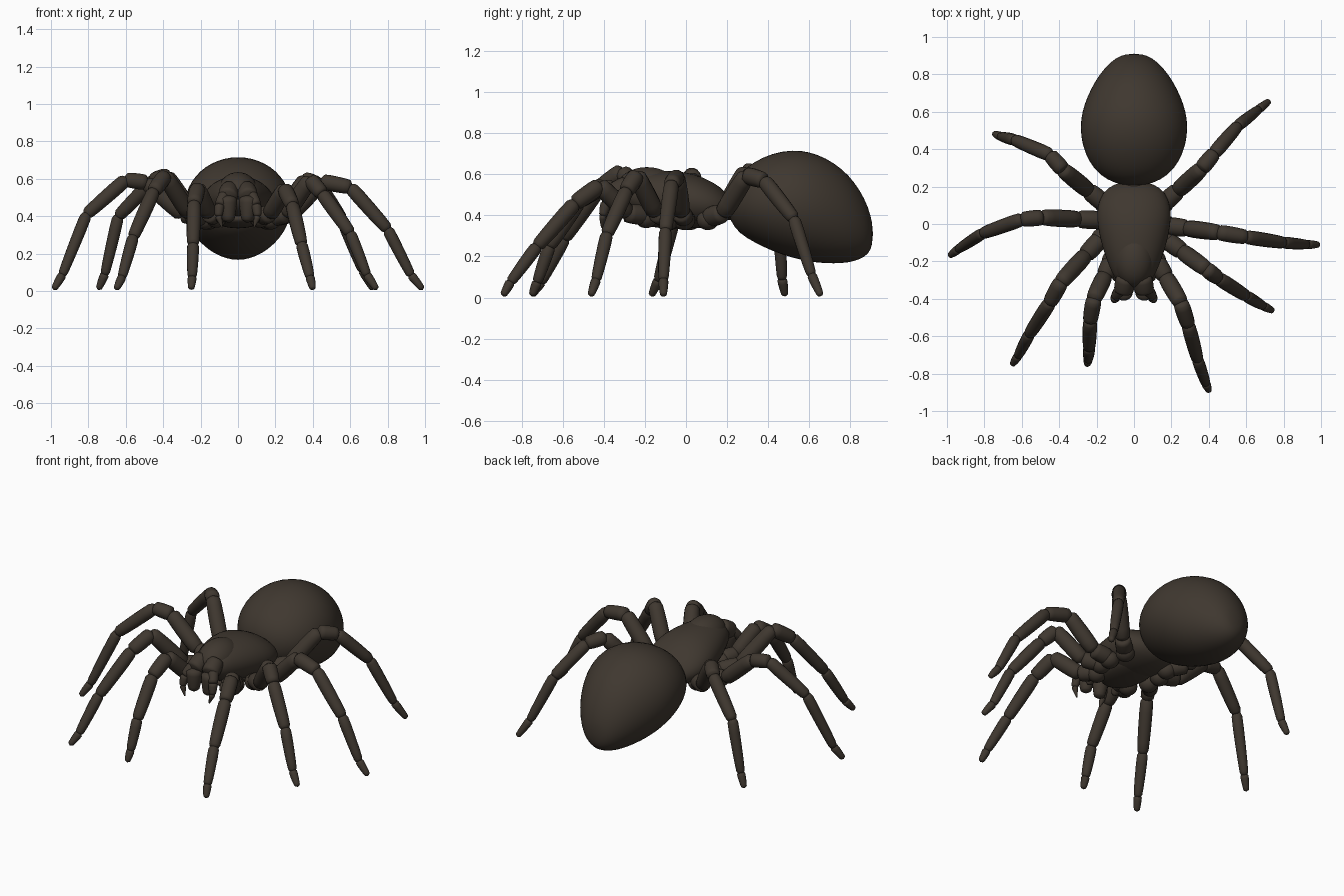
import bpy, bmesh, math
from mathutils import Vector

cube = bpy.data.objects.get("Cube")
if cube:
    bpy.data.objects.remove(cube)

brown = bpy.data.materials.new("dark brown")
brown.use_nodes = True
COLOUR = (0.050, 0.039, 0.029, 1)
brown.diffuse_color = COLOUR
brown.node_tree.nodes["Principled BSDF"].inputs["Base Color"].default_value = COLOUR


def finish(bm, name, levels=0):
    bmesh.ops.recalc_face_normals(bm, faces=bm.faces)
    for face in bm.faces:
        face.smooth = True
    mesh = bpy.data.meshes.new(name)
    bm.to_mesh(mesh)
    bm.free()
    mesh.materials.append(brown)
    obj = bpy.data.objects.new(name, mesh)
    bpy.context.collection.objects.link(obj)
    if levels:
        mod = obj.modifiers.new("smooth", 'SUBSURF')
        mod.levels = mod.render_levels = levels
    return obj


def skin(bm, rings, start, end):
    """Bridge rings of vertices and close both ends with a fan."""
    n = len(rings[0])
    for a, b in zip(rings, rings[1:]):
        for i in range(n):
            j = (i + 1) % n
            bm.faces.new((a[i], a[j], b[j], b[i]))
    for ring, tip in ((rings[0], start), (rings[-1], end)):
        v = bm.verts.new(tip)
        for i in range(n):
            bm.faces.new((ring[i], ring[(i + 1) % n], v))


def body(name, sections, start, end, sides=24):
    """Loft elliptical sections (y, top, bottom, half width) along y."""
    bm = bmesh.new()
    rings = []
    for y, top, bottom, half in sections:
        ring = []
        for i in range(sides):
            a = 2 * math.pi * i / sides
            z = (top + bottom) / 2 + (top - bottom) / 2 * math.sin(a)
            ring.append(bm.verts.new((half * math.cos(a), y, z)))
        rings.append(ring)
    skin(bm, rings, (0, *start), (0, *end))
    return finish(bm, name, 1)


def add_segment(bm, p, q, r0, r1, sides=14):
    """A slightly swollen limb segment with rounded ends."""
    p, q = Vector(p), Vector(q)
    axis = q - p
    u = axis.to_track_quat('Z', 'Y')
    rings = []
    for t, s in ((0, 0.7), (0.06, 0.93), (0.25, 1), (0.55, 1.02), (0.8, 1), (0.95, 0.95), (1, 0.75)):
        r = (r0 + (r1 - r0) * t) * s
        rings.append([bm.verts.new(p + axis * t + u @ Vector((
            r * math.cos(2 * math.pi * i / sides), r * math.sin(2 * math.pi * i / sides), 0)))
            for i in range(sides)])
    direction = axis.normalized()
    skin(bm, rings, p - direction * r0 * 0.4, q + direction * r1 * 0.4)


def limb(name, points, radii):
    bm = bmesh.new()
    for i in range(len(points) - 1):
        add_segment(bm, points[i], points[i + 1], radii[i], radii[i + 1])
    return finish(bm, name)


def ball(name, centre, scale):
    bm = bmesh.new()
    bmesh.ops.create_uvsphere(bm, u_segments=24, v_segments=16, radius=1)
    bmesh.ops.scale(bm, vec=scale, verts=bm.verts)
    bmesh.ops.translate(bm, vec=centre, verts=bm.verts)
    return finish(bm, name)


# Egg-shaped abdomen, sagging and narrowing to the rear
body("abdomen", [
    (0.215, 0.54, 0.37, 0.10), (0.26, 0.61, 0.31, 0.185), (0.33, 0.662, 0.268, 0.242),
    (0.42, 0.706, 0.223, 0.28), (0.52, 0.722, 0.19, 0.291), (0.60, 0.713, 0.172, 0.28),
    (0.68, 0.683, 0.163, 0.253), (0.76, 0.63, 0.164, 0.212), (0.82, 0.565, 0.174, 0.17),
    (0.87, 0.485, 0.195, 0.122), (0.903, 0.395, 0.23, 0.07)], (0.203, 0.455), (0.912, 0.31))

# Front body, raised head and belly plate
body("carapace", [
    (-0.325, 0.54, 0.47, 0.06), (-0.30, 0.585, 0.43, 0.10), (-0.23, 0.61, 0.39, 0.132),
    (-0.13, 0.62, 0.36, 0.17), (0, 0.615, 0.335, 0.20), (0.09, 0.585, 0.335, 0.20),
    (0.17, 0.54, 0.35, 0.17), (0.215, 0.485, 0.38, 0.11)], (-0.335, 0.51), (0.235, 0.43))
ball("head", (0, -0.19, 0.53), (0.108, 0.15, 0.105))
ball("sternum", (0, -0.05, 0.385), (0.13, 0.2, 0.05))
limb("waist", [(0, 0.18, 0.43), (0, 0.27, 0.45)], [0.06, 0.06])

# Jaws, fangs and feelers
for side, s in (("left", 1), ("right", -1)):
    limb(side + "_jaw", [(s * 0.045, -0.28, 0.55), (s * 0.055, -0.36, 0.5), (s * 0.05, -0.37, 0.375)],
         [0.05, 0.054, 0.032])
    limb(side + "_fang", [(s * 0.07, -0.345, 0.52), (s * 0.098, -0.39, 0.46),
                          (s * 0.105, -0.405, 0.40), (s * 0.085, -0.41, 0.34)],
         [0.032, 0.028, 0.02, 0.004])
    limb(side + "_feeler", [(s * 0.07, -0.2, 0.40), (s * 0.095, -0.26, 0.405), (s * 0.095, -0.295, 0.375)],
         [0.035, 0.03, 0.02])

# Eight walking legs: root, knee, shin, ankle, foot, tip
LEGS = {
    "left_front_leg": [(.12, -.2, .40), (.25, -.42, .545), (.29, -.54, .46),
                       (.34, -.725, .25), (.385, -.855, .075), (.40, -.89, .012)],
    "left_second_leg": [(.18, -.09, .39), (.385, -.24, .595), (.45, -.29, .52),
                        (.60, -.385, .31), (.69, -.438, .085), (.74, -.463, .012)],
    "left_third_leg": [(.18, -.01, .39), (.45, -.045, .585), (.60, -.07, .555),
                       (.80, -.10, .33), (.925, -.11, .085), (.985, -.11, .012)],
    "left_rear_leg": [(.16, .11, .39), (.36, .295, .595), (.43, .38, .57),
                      (.555, .525, .385), (.665, .612, .11), (.72, .655, .012)],
    "right_front_leg": [(-.12, -.2, .40), (-.215, -.40, .55), (-.235, -.52, .47),
                        (-.24, -.665, .25), (-.245, -.725, .075), (-.25, -.75, .012)],
    "right_second_leg": [(-.18, -.08, .39), (-.39, -.31, .615), (-.45, -.42, .535),
                         (-.56, -.59, .29), (-.62, -.705, .075), (-.65, -.75, .012)],
    "right_third_leg": [(-.18, .02, .39), (-.49, .035, .58), (-.60, .025, .595),
                        (-.81, -.05, .41), (-.94, -.135, .085), (-.983, -.168, .012)],
    "right_rear_leg": [(-.16, .11, .39), (-.38, .29, .615), (-.45, .37, .595),
                       (-.64, .45, .40), (-.712, .468, .09), (-.745, .482, .012)],
}
for name, points in LEGS.items():
    # Each leg leaves the body low and level before it rises to the knee
    root, knee = Vector(points[0]), Vector(points[1])
    elbow = root.lerp(knee, 0.38)
    elbow.z = 0.41
    limb(name, [root, elbow, *points[1:]],
         [0.05, 0.047, 0.044, 0.040, 0.034, 0.026, 0.017])
    ball(name + "_hip", root * 0.97, (0.055, 0.055, 0.05))
